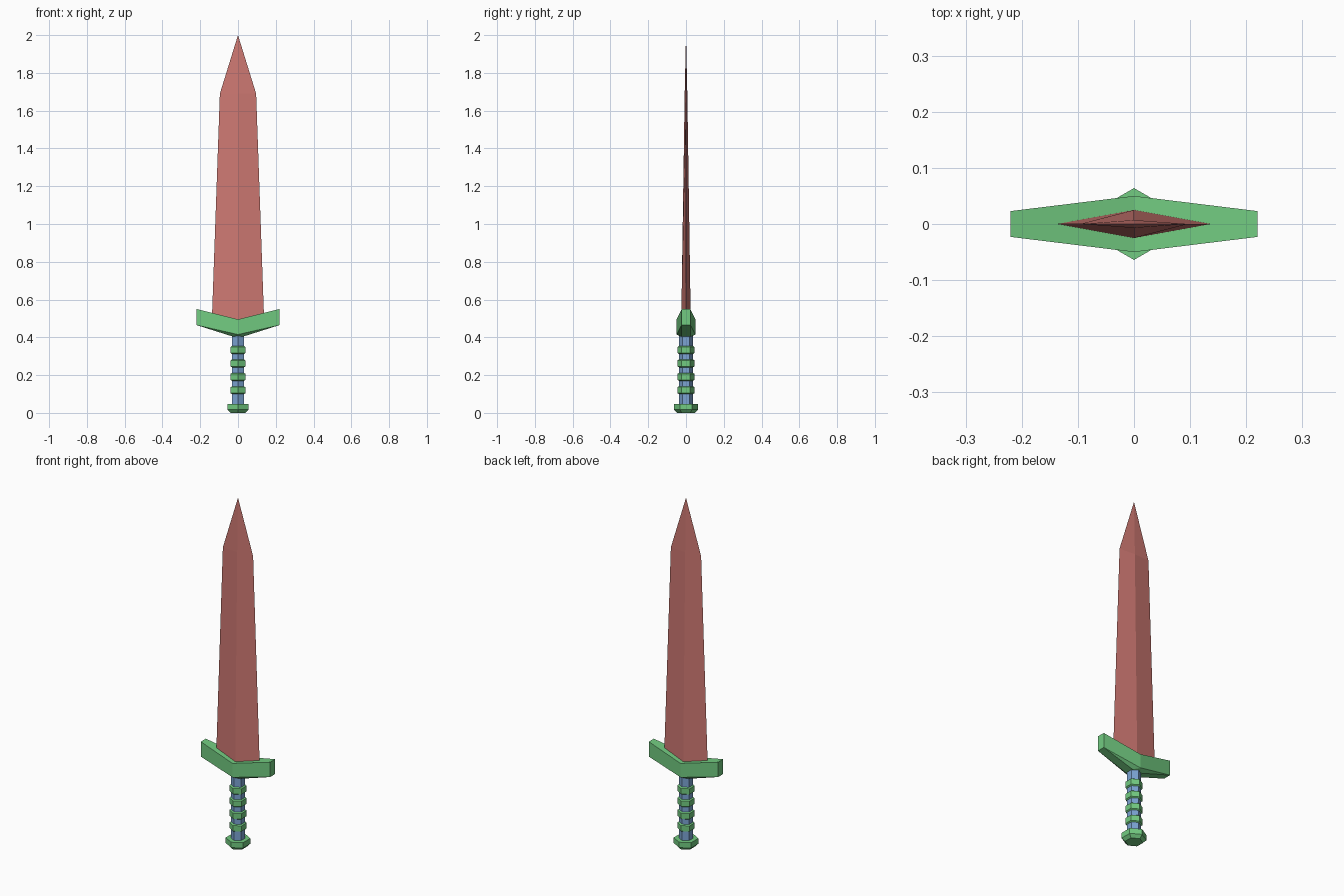
import bpy, bmesh
from math import pi, sin, cos

if "Cube" in bpy.data.objects:
    bpy.data.objects.remove(bpy.data.objects["Cube"])


def material(name, rgb):
    m = bpy.data.materials.new(name)
    m.diffuse_color = (*rgb, 1)
    m.use_nodes = True
    m.node_tree.nodes["Principled BSDF"].inputs["Base Color"].default_value = m.diffuse_color
    return m


RED = material("blade_red", (0.62, 0.19, 0.17))
GREEN = material("fitting_green", (0.17, 0.6, 0.22))
BLUE = material("grip_blue", (0.2, 0.37, 0.65))


def finish(name, bm, mat):
    bmesh.ops.recalc_face_normals(bm, faces=bm.faces)
    me = bpy.data.meshes.new(name)
    bm.to_mesh(me)
    bm.free()
    me.materials.append(mat)
    ob = bpy.data.objects.new(name, me)
    bpy.context.collection.objects.link(ob)
    return ob


def loft(name, rings, mat):
    """Skin a stack of equal-sized vertex rings and cap both ends."""
    bm = bmesh.new()
    vs = [[bm.verts.new(p) for p in r] for r in rings]
    n = len(rings[0])
    for a, b in zip(vs, vs[1:]):
        for i in range(n):
            j = (i + 1) % n
            bm.faces.new((a[i], a[j], b[j], b[i]))
    bm.faces.new(vs[0])
    bm.faces.new(vs[-1])
    bmesh.ops.remove_doubles(bm, verts=bm.verts, dist=1e-5)
    return finish(name, bm, mat)


def hexagon(r, z):
    # corners point along +y and -y
    return [(r * sin(i * pi / 3), r * cos(i * pi / 3), z) for i in range(6)]


# Blade: diamond section, V-shaped foot seated on the guard, pointed tip
def diamond(w, t, z_edge, z_ridge):
    return [(w, 0, z_edge), (0, t, z_ridge), (-w, 0, z_edge), (0, -t, z_ridge)]


bm = bmesh.new()
foot = [bm.verts.new(p) for p in diamond(0.137, 0.025, 0.527, 0.492)]
shoulder = [bm.verts.new(p) for p in diamond(0.096, 0.007, 1.69, 1.69)]
tip = bm.verts.new((0, 0, 2.0))
for i in range(4):
    j = (i + 1) % 4
    bm.faces.new((foot[i], foot[j], shoulder[j], shoulder[i]))
    bm.faces.new((shoulder[i], shoulder[j], tip))
bm.faces.new((foot[0], foot[1], foot[3]))
bm.faces.new((foot[2], foot[3], foot[1]))
finish("blade", bm, RED)

# Guard: one tapering arm as a hull, opened at the middle and mirrored
bm = bmesh.new()
for x, y, z in [(0, 0.05, 0.495), (0, 0.05, 0.415), (0.22, 0.023, 0.55),
                (0.22, 0.023, 0.465), (0.03, 0.025, 0.405), (0, 0.03, 0.405)]:
    for s in (1, -1):
        bm.verts.new((x, s * y, z))
bmesh.ops.convex_hull(bm, input=bm.verts)
inner = [f for f in bm.faces if all(abs(v.co.x) < 1e-5 for v in f.verts)]
bmesh.ops.delete(bm, geom=inner, context="FACES")
guard = finish("guard", bm, GREEN)
guard.modifiers.new("mirror", "MIRROR").use_axis[0] = True

# Grip and its raised bands
loft("grip", [hexagon(0.037, 0.045), hexagon(0.037, 0.415)], BLUE)
for k in range(4):
    z = 0.12 + k * 0.071
    loft(f"grip_band_{k + 1}",
         [hexagon(0.037, z - 0.021), hexagon(0.045, z - 0.016),
          hexagon(0.045, z + 0.016), hexagon(0.037, z + 0.021)], GREEN)

# Pommel: hexagonal plate with a chamfered underside
loft("pommel", [hexagon(0.046, 0), hexagon(0.064, 0.017), hexagon(0.064, 0.048)], GREEN)
